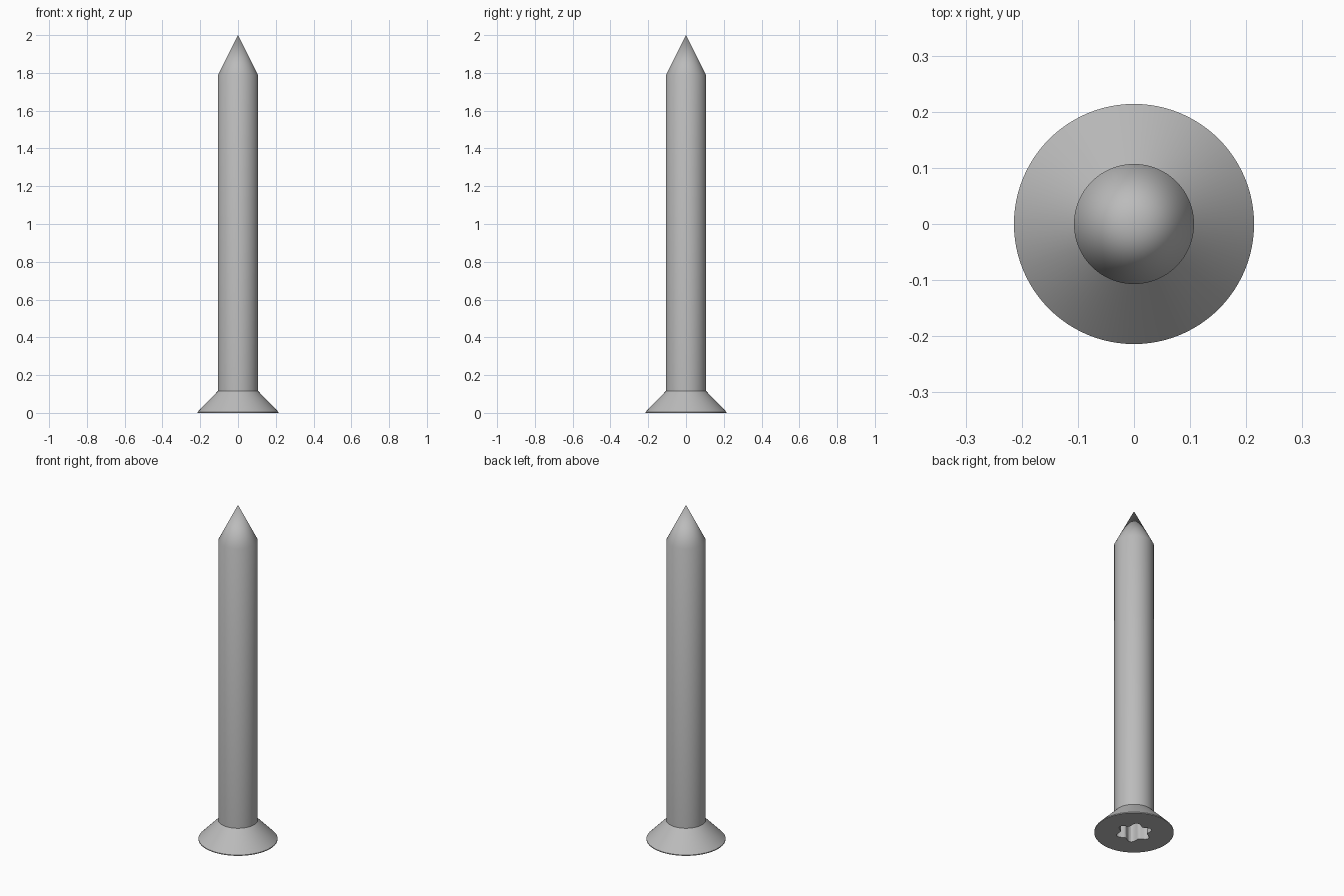
import bpy, bmesh, math

cube = bpy.data.objects.get("Cube")
if cube:
    bpy.data.objects.remove(cube, do_unlink=True)

SEGMENTS = 96
HEAD_R, SHAFT_R = 0.214, 0.107
RECESS_R, RECESS_DEPTH = 0.1, 0.13

steel = bpy.data.materials.new("steel_grey")
steel.use_nodes = True
steel.diffuse_color = (0.5, 0.5, 0.5, 1)
steel.node_tree.nodes["Principled BSDF"].inputs["Base Color"].default_value = (0.5, 0.5, 0.5, 1)


def finish(bm, name):
    bmesh.ops.recalc_face_normals(bm, faces=bm.faces)
    mesh = bpy.data.meshes.new(name)
    bm.to_mesh(mesh)
    bm.free()
    obj = bpy.data.objects.new(name, mesh)
    bpy.context.collection.objects.link(obj)
    mesh.materials.append(steel)
    return obj


def lathe(name, profile):
    """Spin a (radius, height) profile around z."""
    bm = bmesh.new()
    verts = [bm.verts.new((r, 0, z)) for r, z in profile]
    edges = [bm.edges.new(pair) for pair in zip(verts, verts[1:])]
    bmesh.ops.spin(bm, geom=verts + edges, cent=(0, 0, 0), axis=(0, 0, 1),
                   angle=math.tau, steps=SEGMENTS)
    bmesh.ops.remove_doubles(bm, verts=bm.verts, dist=1e-5)
    return finish(bm, name)


def star_prism(name, z0, z1):
    """Six-lobed driver shape with rounded valleys."""
    bm = bmesh.new()
    count = 72
    ring = []
    for i in range(count):
        a = math.tau * i / count
        r = RECESS_R * (0.86 + 0.14 * math.cos(6 * a))
        ring.append(bm.verts.new((r * math.cos(a), r * math.sin(a), z0)))
    face = bm.faces.new(ring)
    top = bmesh.ops.extrude_face_region(bm, geom=[face])["geom"]
    bmesh.ops.translate(bm, vec=(0, 0, z1 - z0),
                        verts=[v for v in top if isinstance(v, bmesh.types.BMVert)])
    return finish(bm, name)


# Countersunk head, shank and point as one turned body
screw = lathe("screw_body", [(0, 0), (HEAD_R, 0), (HEAD_R, 0.005), (SHAFT_R, 0.115),
                             (SHAFT_R, 1.787), (0, 2)])

# Driver recess in the underside of the head
cutter = star_prism("recess_cutter", -0.05, RECESS_DEPTH)
cutter.hide_render = True
cut = screw.modifiers.new("driver_recess", "BOOLEAN")
cut.operation = "DIFFERENCE"
cut.solver = "EXACT"
cut.object = cutter

# Apply the cut, then shade smooth with sharp rims
bpy.ops.object.select_all(action="DESELECT")
screw.select_set(True)
bpy.context.view_layer.objects.active = screw
bpy.ops.object.modifier_apply(modifier=cut.name)
bpy.data.objects.remove(cutter, do_unlink=True)
bpy.ops.object.shade_smooth_by_angle(angle=math.radians(28))
